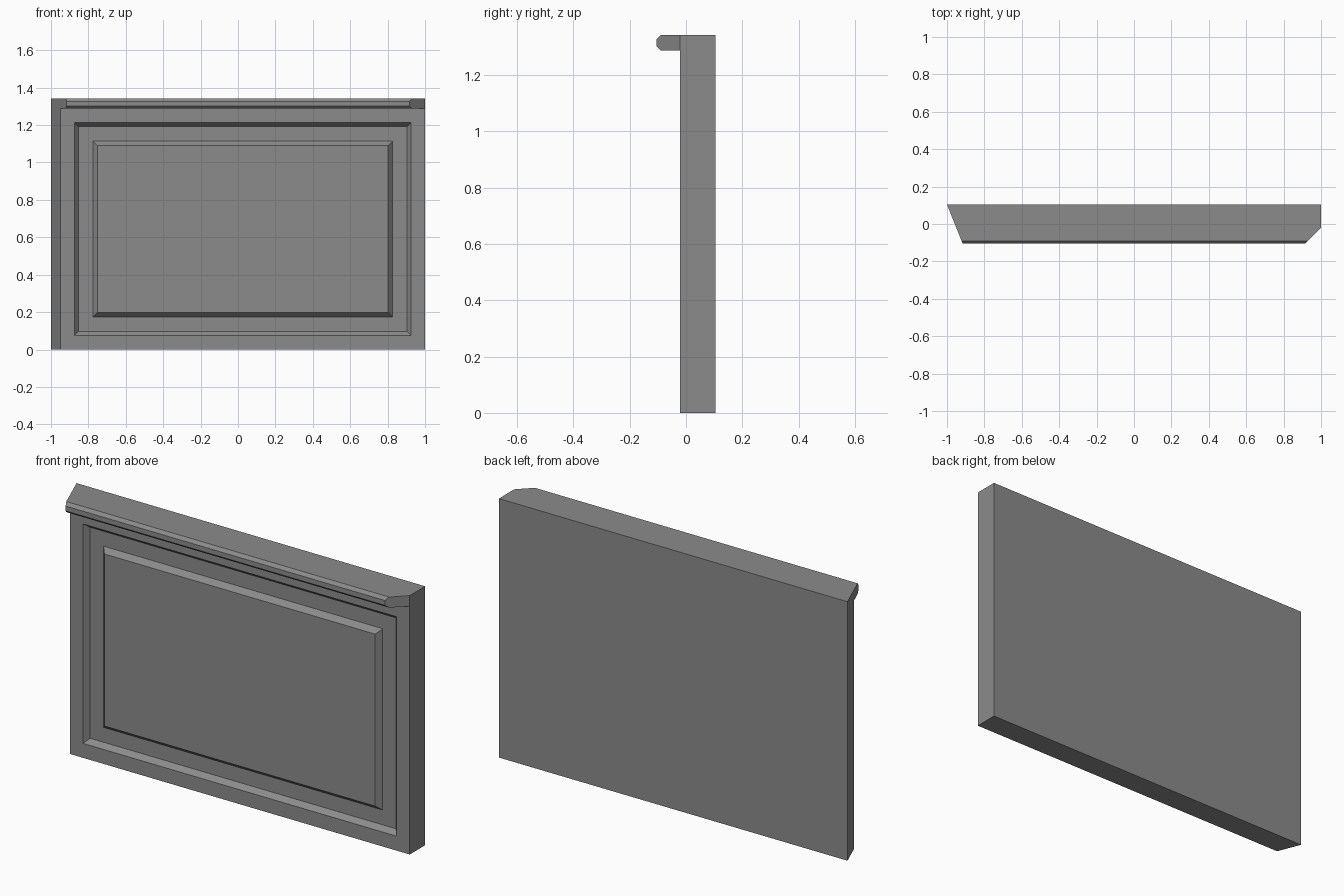
import bpy
import bmesh

cube = bpy.data.objects.get("Cube")
if cube:
    bpy.data.objects.remove(cube, do_unlink=True)

BACK, FRONT, NOSE = 0.105, -0.021, -0.105
TOP, LEDGE = 1.343, 1.288

# Plain grey finish
grey = bpy.data.materials.new("plain_grey")
grey.use_nodes = True
colour = (0.26, 0.26, 0.26, 1)
grey.diffuse_color = colour
grey.node_tree.nodes["Principled BSDF"].inputs["Base Color"].default_value = colour

# Side profile (y, z): cabinet body with a chamfered overhanging counter
profile = [(BACK, 0), (FRONT, 0), (FRONT, LEDGE), (-0.09, LEDGE),
           (NOSE, 1.302), (NOSE, 1.327), (-0.09, TOP), (FRONT, TOP), (BACK, TOP)]


def right_end(y):
    """Slanted mitre over the full depth."""
    return -1 + 0.4 * (BACK - y)


def left_end(y):
    """Square body end, with only the overhang cut at 45 degrees."""
    return 1 - max(0, FRONT - y)


bm = bmesh.new()
a = [bm.verts.new((right_end(y), y, z)) for y, z in profile]
b = [bm.verts.new((left_end(y), y, z)) for y, z in profile]
count = len(profile)
sides = []
for i in range(count):
    j = (i + 1) % count
    sides.append(bm.faces.new((a[i], a[j], b[j], b[i])))
bm.faces.new(a)
bm.faces.new([b[i] for i in (0, 1, 2, 7, 8)])
bm.faces.new(b[2:8])
bmesh.ops.recalc_face_normals(bm, faces=bm.faces[:])

# Front panel: plain margin, sunk bevel, flat channel, raised bevel
panel = sides[1]
for width, depth in ((0.075, 0), (0.022, -0.027), (0.077, 0), (0.024, 0.027)):
    bmesh.ops.inset_region(bm, faces=[panel], thickness=width, depth=depth,
                           use_even_offset=True, use_boundary=True)

mesh = bpy.data.meshes.new("panelled_counter")
bm.to_mesh(mesh)
bm.free()
mesh.materials.append(grey)
counter = bpy.data.objects.new("panelled_counter", mesh)
bpy.context.collection.objects.link(counter)
